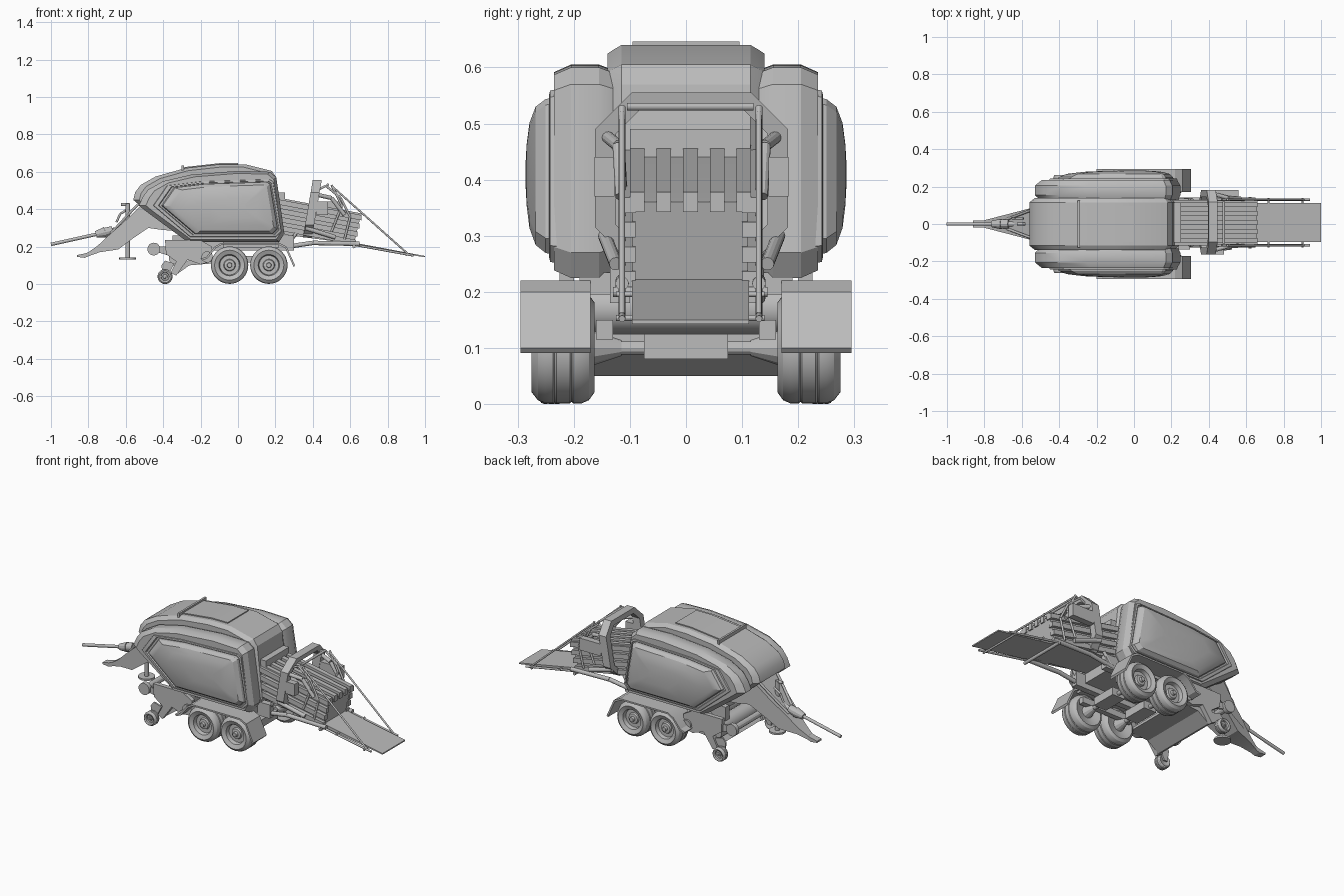
import bpy, bmesh, math
from mathutils import Vector, Matrix

cube = bpy.data.objects.get("Cube")
if cube:
    bpy.data.objects.remove(cube, do_unlink=True)

grey = bpy.data.materials.new("plain grey")
grey.use_nodes = True
grey.diffuse_color = (0.5, 0.5, 0.5, 1)
grey.node_tree.nodes["Principled BSDF"].inputs["Base Color"].default_value = (0.5, 0.5, 0.5, 1)
SIDES = (("front", -1), ("back", 1))


def finish(name, bm):
    bmesh.ops.recalc_face_normals(bm, faces=bm.faces)
    mesh = bpy.data.meshes.new(name)
    bm.to_mesh(mesh)
    bm.free()
    mesh.materials.append(grey)
    ob = bpy.data.objects.new(name, mesh)
    bpy.context.collection.objects.link(ob)
    bpy.ops.object.select_all(action="DESELECT")
    ob.select_set(True)
    bpy.context.view_layer.objects.active = ob
    bpy.ops.object.shade_smooth_by_angle(angle=math.radians(25))
    return ob


def skin(name, rings, closed=False):
    """Join rings of points with quads, capping the ends unless closed."""
    bm = bmesh.new()
    loops = [[bm.verts.new(p) for p in ring] for ring in rings]
    n = len(loops[0])
    pairs = list(zip(loops, loops[1:])) + ([(loops[-1], loops[0])] if closed else [])
    for a, b in pairs:
        for i in range(n):
            bm.faces.new((a[i], a[(i + 1) % n], b[(i + 1) % n], b[i]))
    if not closed:
        bm.faces.new(loops[0])
        bm.faces.new(loops[-1])
    return finish(name, bm)


def loft(name, outline, steps, centre=(0, 0)):
    """Side outline repeated at each (y, scale) step."""
    cx, cz = centre
    return skin(name, [[(cx + (x - cx) * s, y, cz + (z - cz) * s) for x, z in outline]
                       for y, s in steps])


def prism(name, outline, y0, y1):
    return loft(name, outline, [(y0, 1), (y1, 1)])


def box(name, x0, x1, y0, y1, z0, z1):
    return prism(name, [(x0, z0), (x1, z0), (x1, z1), (x0, z1)], y0, y1)


def tube(name, path, r, r2=None, sides=12):
    """Straight round bars joining the path points."""
    bm = bmesh.new()
    for a, b in zip(path, path[1:]):
        a, b = Vector(a), Vector(b)
        turn = (b - a).to_track_quat("Z", "Y").to_matrix().to_4x4()
        bmesh.ops.create_cone(bm, cap_ends=True, segments=sides, radius1=r,
                              radius2=r if r2 is None else r2, depth=(b - a).length,
                              matrix=Matrix.Translation((a + b) / 2) @ turn)
    return finish(name, bm)


def wheel(name, x, y, z, profile, side, size=1, sides=40):
    rings = []
    for r, w in profile:
        rings.append([(x + r * size * math.cos(2 * math.pi * i / sides), y + side * w * size,
                       z + r * size * math.sin(2 * math.pi * i / sides)) for i in range(sides)])
    return skin(name, rings)


# Centre hood with rounded nose
hood = [(-.56, .45), (-.55, .49), (-.52, .53), (-.44, .575), (-.28, .62), (-.1, .64), (.04, .64),
        (.18, .605), (.205, .57), (.24, .25), (-.27, .25), (-.5, .4)]
loft("centre_hood", hood, [(-.14, .93), (-.13, .96), (-.115, 1), (.115, 1), (.13, .96), (.14, .93)],
     (-.1, .42))
prism("roof_panel", [(-.3, .6), (0, .6), (0, .646), (-.1, .646), (-.28, .626), (-.3, .62)], -.095, .095)
box("roof_crossbar", -.302, -.29, -.125, .125, .6, .633)

# Side shells with a grooved frame around a bulging cover
shell = [(-.53, .42), (-.51, .465), (-.48, .505), (-.4, .55), (-.25, .585), (0, .605), (.17, .6),
         (.205, .57), (.248, .27), (.22, .225), (-.27, .225), (-.5, .395)]
cover = [(-.46, .42), (-.385, .528), (-.2, .55), (.17, .562), (.19, .55), (.235, .28), (.205, .25),
         (-.26, .25)]
for tag, s in SIDES:
    loft("side_shell_" + tag, shell, [(s * y, k) for y, k in
         ((.13, .95), (.155, 1), (.205, 1), (.235, .93))], (0, .415))
    loft("cover_frame_" + tag, cover, [(s * y, k) for y, k in
         ((.22, 1.0), (.242, .98), (.244, .93), (.236, .92))], (.02, .415))
    loft("bulging_cover_" + tag, cover, [(s * y, k) for y, k in
         ((.23, .9), (.25, .88), (.268, .79), (.279, .6), (.284, .35), (.286, .12))], (.02, .41))

# Bale chamber with lengthwise slats
prism("bale_chamber", [(.2, .45), (.62, .37), (.655, .36), (.62, .215), (.2, .27)], -.095, .11)


def slat(name, y0, y1, z, h, x1):
    prism(name, [(.2, z), (x1, z - (x1 - .2) * .19), (x1, z + h - (x1 - .2) * .19), (.2, z + h)], y0, y1)


for i in range(5):
    y = -.1 + i * .0475
    slat("top_slat_%d" % i, y, y + .026, .43, .035, .66)
for i in range(4):
    z = .29 + i * .046
    slat("side_slat_front_%d" % i, -.115, -.09, z, .028, .63 + i * .01)
    slat("side_slat_back_%d" % i, .1, .128, z, .028, .63 + i * .01)
box("chamber_rear_wall", .2, .25, -.1, .115, .27, .49)


# Slanted tension ring around the chamber
def ring_loop(w, top, bottom, cut, offset):
    pts = [(-w, bottom + cut), (-w, top - cut), (-w + cut, top), (w - cut, top), (w, top - cut),
           (w, bottom + cut), (w - cut, bottom), (-w + cut, bottom)]
    return [(.375 + (z - .27) * .17 + offset, y + .01, z) for y, z in pts]


outer, inner = (.172, .555, .25, .065), (.135, .527, .275, .045)
skin("tension_ring", [ring_loop(*outer, -.024), ring_loop(*outer, .024),
                      ring_loop(*inner, .024), ring_loop(*inner, -.024)], closed=True)
for tag, s in SIDES:
    y = .01 + s * .155
    box("valve_block_" + tag, .42, .52 + s * .04, y - .018, y + .018, .37, .44)
    tube("tension_cylinder_" + tag, [(.41, y, .48), (.5, y - s * .025, .46), (.57, y - s * .03, .37)], .011)
    tube("lower_cylinder_" + tag, [(.36, y, .3), (.52, y - s * .02, .25)], .012)

# Tailgate ramp, tie rods and guard rail
prism("ramp", [(.62, .222), (.67, .212), (1, .15), (1, .143), (.66, .197), (.62, .207)], -.096, .112)
for tag, s in SIDES:
    y = .008 + s * .122
    tube("ramp_tie_rod_" + tag, [(.5, y, .525), (.91, y, .16)], .005)
    tube("ramp_edge_bar_" + tag, [(.62, y, .21), (.94, y, .152)], .006)
    tube("guard_post_" + tag, [(.5, y, .28), (.555, y, .42), (.5, y, .53)], .006)
    tube("guard_hoop_" + tag, [(.42, y, .5), (.47, y, .525), (.55, y, .46), (.6, y, .36), (.57, y, .24)], .006)
    tube("chamber_support_" + tag, [(.2, y, .19), (.4, y, .22), (.65, y, .215)], .012)
    tube("support_strut_" + tag, [(.26, y, .2), (.31, y, .27)], .009)
tube("guard_crossbar", [(.48, -.105, .53), (.48, .12, .53)], .007)
tube("ramp_hinge_bar", [(.62, -.13, .2), (.62, .145, .2)], .009)
for x in (.72, .9):
    tube("ramp_cross_rod", [(x, -.125, .365 - x * .235), (x, .14, .365 - x * .235)], .005)

# Tandem wheels, axles and fenders
tyre = [(.002, .05), (.012, .05), (.014, .036), (.028, .034), (.032, .024), (.052, .024), (.057, .046),
        (.08, .056), (.094, .045), (.1, .032), (.1, .018), (.097, .015), (.1, .012), (.1, -.012),
        (.097, -.015), (.1, -.018), (.1, -.032), (.094, -.046), (.08, -.056), (.055, -.048), (.002, -.03)]
fender = [(-.2, .135), (-.17, .145), (-.125, .2), (-.09, .22), (.22, .22), (.26, .2), (.305, .1)]
fender_inner = [(x + (.0525 - x) * .03, z - .009) for x, z in reversed(fender)]
for x in (-.045, .165):
    for tag, s in SIDES:
        wheel("wheel_" + tag, x, s * .219, .101, tyre, s)
        tube("hub_cone_" + tag, [(x, s * .175, .1), (x, s * .115, .1)], .034, .014)
    tube("axle", [(x, -.17, .1), (x, .17, .1)], .012)
    box("axle_box", x - .04, x + .04, -.075, .075, .08, .125)
for tag, s in SIDES:
    prism("fender_" + tag, fender + fender_inner, s * .17, s * .295)
    box("fender_bracket_" + tag, -.08, .22, s * .12, s * .19, .195, .235)
    box("suspension_beam_" + tag, -.1, .23, s * .13, s * .16, .115, .15)
    box("chassis_rail_" + tag, -.35, .3, s * .1, s * .135, .18, .26)
box("underbody", -.3, .24, -.13, .13, .21, .27)

# Pickup with side plates, rollers and gauge wheels
plate = [(-.39, .235), (-.2, .235), (-.14, .2), (-.14, .12), (-.2, .105), (-.27, .13), (-.33, .045),
         (-.36, .06), (-.33, .12), (-.385, .16)]
for tag, s in SIDES:
    prism("pickup_plate_" + tag, plate, s * .2, s * .225)
    wheel("gauge_wheel_" + tag, -.39, s * .24, .04, tyre, s, .4, 24)
    prism("gauge_arm_" + tag, [(-.4, .035), (-.38, .035), (-.34, .11), (-.39, .125), (-.41, .1)],
          s * .21, s * .22)
    tube("belt_pulley_" + tag, [(-.45, s * .2, .187), (-.45, s * .225, .187)], .034, sides=24)
    tube("drive_disc_" + tag, [(-.165, s * .2, .145), (-.165, s * .235, .145)], .03, sides=20)
    prism("pulley_arm_" + tag, [(-.45, .175), (-.36, .15), (-.36, .2), (-.45, .2)], s * .2, s * .21)
tube("crop_roller", [(-.45, -.2, .187), (-.45, .2, .187)], .018)
tube("pickup_reel", [(-.32, -.2, .14), (-.32, .2, .14)], .05, sides=20)
tube("feed_auger", [(-.23, -.2, .17), (-.23, .2, .17)], .045, sides=20)
prism("pickup_tray", [(-.35, .06), (-.33, .05), (-.26, .1), (-.14, .11), (-.14, .125), (-.27, .125)], -.2, .2)

# Drawbar, widening towards the body
bar = prism("drawbar", [(-.8, .17), (-.75, .205), (-.69, .262), (-.59, .35), (-.52, .42), (-.3, .4),
                        (-.3, .28), (-.41, .29), (-.48, .3), (-.56, .245), (-.64, .185), (-.74, .17),
                        (-.81, .145)], -1, 1)
for v in bar.data.vertices:
    v.co.y *= min(.11, .015 + .26 * (v.co.x + .82))
prism("hitch_eye", [(-.86, .145), (-.82, .14), (-.77, .16), (-.77, .18), (-.82, .163), (-.86, .155)],
      -.02, .02)

# Drive shaft
tube("drive_shaft", [(-1, 0, .212), (-.73, 0, .272)], .009)
tube("shaft_guard", [(-.76, 0, .265), (-.71, 0, .277)], .018, .028)
tube("shaft_collar", [(-.71, 0, .277), (-.67, 0, .286)], .024)
tube("shaft_rear", [(-.68, 0, .284), (-.5, 0, .325)], .014)

# Parking jack and front hose stand
tube("jack_leg", [(-.59, 0, .14), (-.59, 0, .43)], .012)
tube("jack_foot", [(-.59, 0, .132), (-.59, 0, .142)], .045, sides=20)
tube("jack_handle", [(-.625, 0, .425), (-.58, 0, .425)], .008)
tube("hose_stand", [(-.65, .03, .33), (-.63, .03, .375), (-.59, .03, .4)], .006)
for tag, s in SIDES:
    tube("front_brace_" + tag, [(-.68, s * .025, .27), (-.56, s * .07, .4), (-.52, s * .08, .44)], .007)
